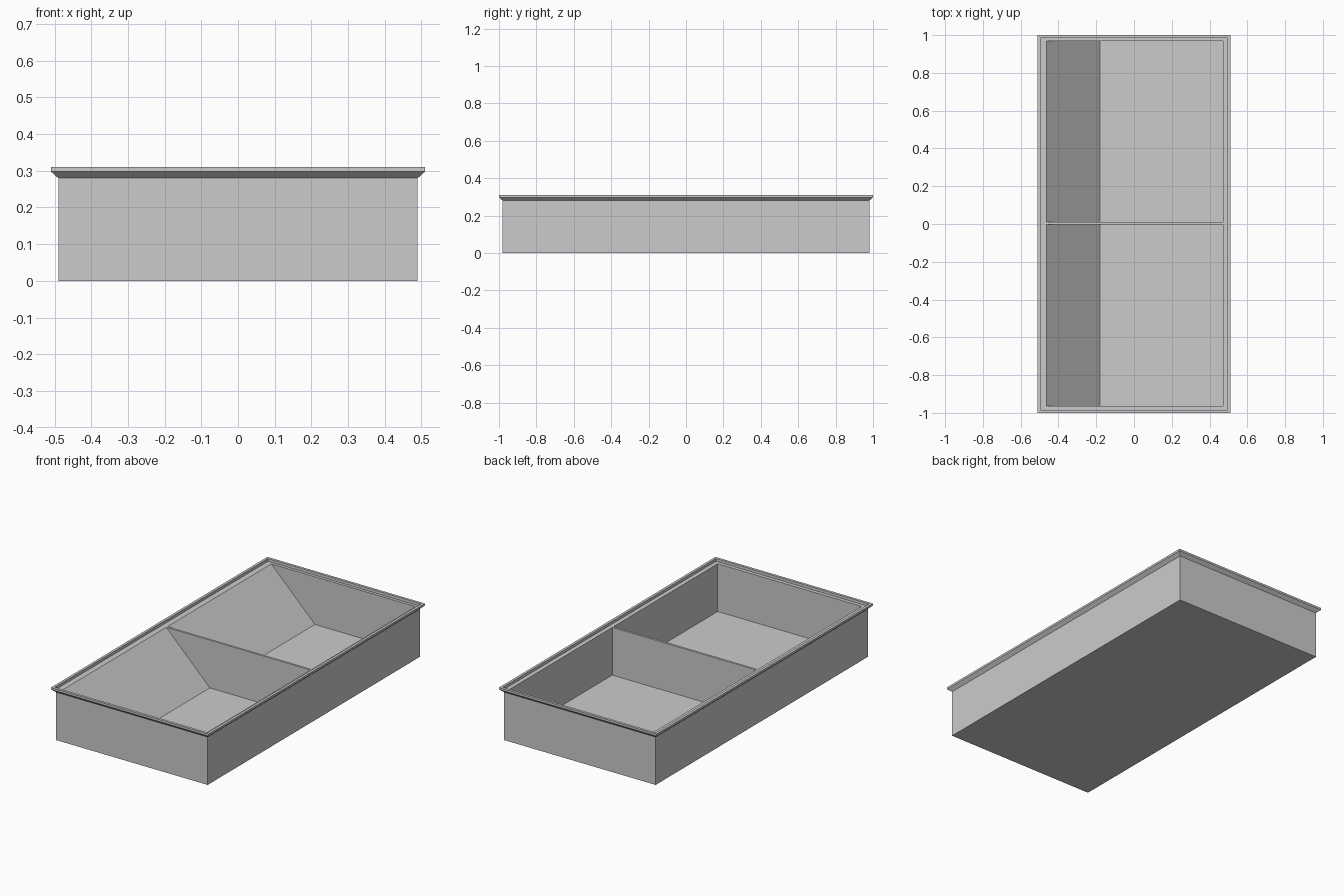
import bpy
import bmesh

cube = bpy.data.objects.get("Cube")
if cube:
    bpy.data.objects.remove(cube, do_unlink=True)

GREY = (0.6, 0.6, 0.6, 1.0)
grey = bpy.data.materials.new("plain grey")
grey.use_nodes = True
grey.diffuse_color = GREY
grey.node_tree.nodes["Principled BSDF"].inputs["Base Color"].default_value = GREY

LEDGE, FLOOR = 0.294, 0.015
BACK, FRONT = 0.968, -0.964


def finish(name, bm):
    bmesh.ops.recalc_face_normals(bm, faces=bm.faces)
    mesh = bpy.data.meshes.new(name)
    bm.to_mesh(mesh)
    bm.free()
    mesh.materials.append(grey)
    obj = bpy.data.objects.new(name, mesh)
    bpy.context.collection.objects.link(obj)


def loft(name, rings):
    """Join equal vertex rings and cap both ends."""
    bm = bmesh.new()
    loops = [[bm.verts.new(p) for p in ring] for ring in rings]
    for a, b in zip(loops, loops[1:]):
        for i in range(len(a)):
            j = (i + 1) % len(a)
            bm.faces.new((a[i], a[j], b[j], b[i]))
    bm.faces.new(loops[0])
    bm.faces.new(loops[-1])
    finish(name, bm)


def rect(x0, x1, y0, y1, z):
    return [(x0, y0, z), (x1, y0, z), (x1, y1, z), (x0, y1, z)]


def centred(x, y, z):
    return rect(-x, x, -y, y, z)


# Outer walls, flared rim, recessed ledge and inner walls in one shell
loft("tray_shell", [
    centred(0.49, 0.98, 0),
    centred(0.49, 0.98, 0.28),
    centred(0.51, 1.0, 0.298),
    centred(0.51, 1.0, 0.31),
    centred(0.495, 0.985, 0.31),
    centred(0.495, 0.985, LEDGE),
    rect(-0.47, 0.47, FRONT, BACK, LEDGE),
    rect(-0.47, 0.47, FRONT, BACK, FLOOR),
])

# Thin wall between the two compartments
loft("divider", [rect(-0.47, 0.47, -0.003, 0.01, z) for z in (FLOOR, LEDGE)])

# Sloping side of each compartment
for name, y0, y1 in (("front_slope", FRONT, -0.003), ("back_slope", 0.01, BACK)):
    loft(name, [[(-0.47, y, FLOOR), (-0.18, y, FLOOR),
                 (-0.462, y, LEDGE), (-0.47, y, LEDGE)] for y in (y0, y1)])
